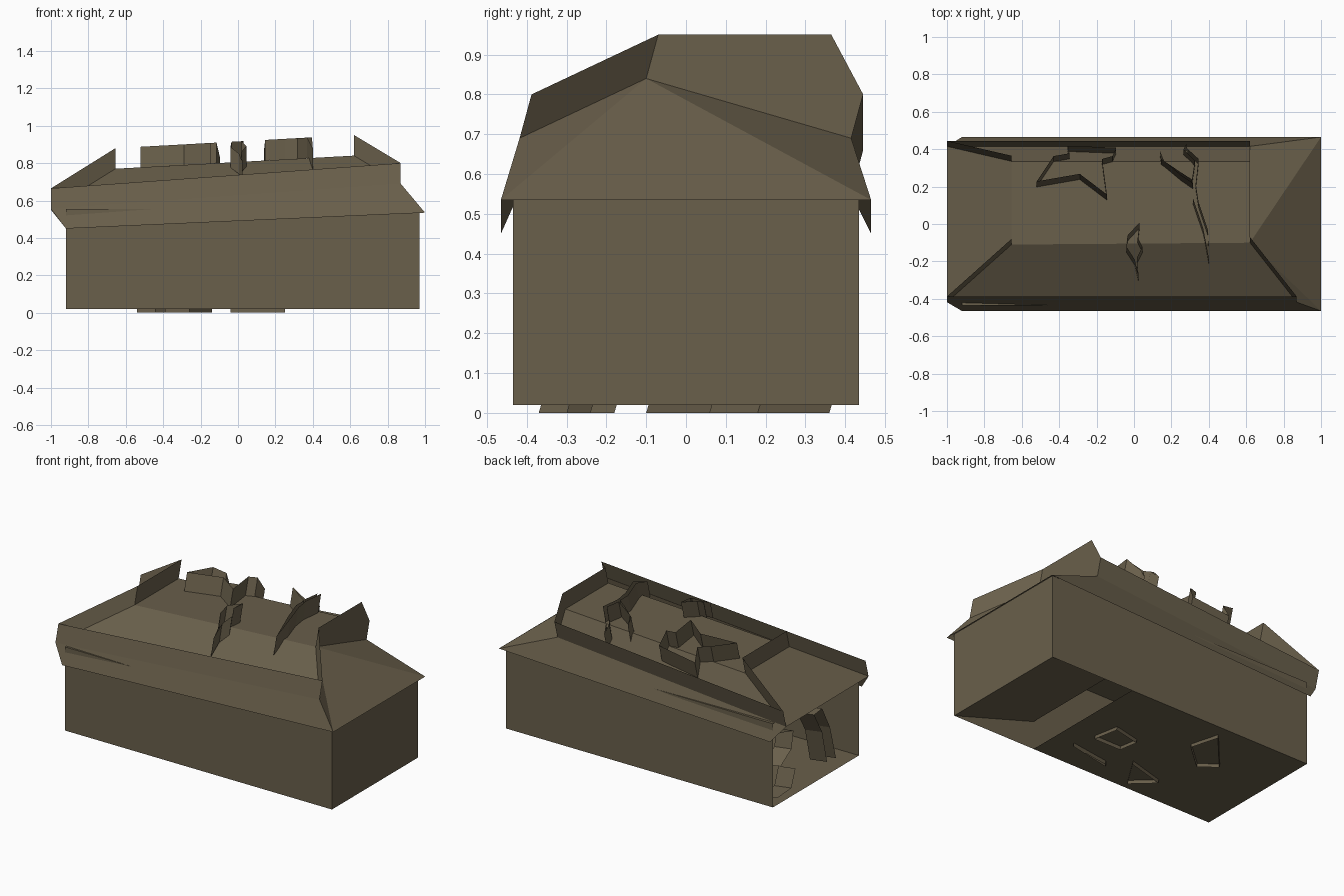
import bpy
from mathutils import Vector

if "Cube" in bpy.data.objects:
    bpy.data.objects.remove(bpy.data.objects["Cube"])

mat = bpy.data.materials.new("weathered brown")
mat.diffuse_color = (0.142, 0.115, 0.070, 1)
mat.use_nodes = True
mat.node_tree.nodes["Principled BSDF"].inputs["Base Color"].default_value = mat.diffuse_color


def make(name, verts, faces):
    me = bpy.data.meshes.new(name)
    me.from_pydata([tuple(v) for v in verts], [], faces)
    me.update()
    me.materials.append(mat)
    ob = bpy.data.objects.new(name, me)
    bpy.context.collection.objects.link(ob)
    return ob


def ribbon(name, pts, offset, closed=True):
    """Thin sheet swept from a line of points along one offset."""
    n = len(pts)
    low = [Vector(p) for p in pts]
    high = [p + Vector(offset) for p in low]
    faces = [(i, (i + 1) % n, n + (i + 1) % n, n + i)
             for i in range(n if closed else n - 1)]
    return make(name, low + high, faces)


LIFT = (0, 0.03, 0.11)

# Body: hollow box, open at the left end, floor stopping short of the right end
x0, x1, w, z0, z1, xf = -0.92, 0.97, 0.435, 0.02, 0.555, 0.38
body = [(x, y, z) for x in (x0, x1) for y in (-w, w) for z in (z0, z1)]
body += [(xf, -w, z0), (xf, w, z0)]
make("body", body, [(0, 4, 5, 1), (3, 7, 6, 2), (4, 6, 7, 5),
                    (1, 5, 7, 3), (0, 2, 9, 8)])

# Ramp inside the right end
make("ramp", [(x1, -w, z0), (x1, w, z0), (xf, w, 0.2), (xf, -w, 0.2)],
     [(0, 1, 2, 3)])

# Roof: eaves, shoulders and a tilted flat top
roof = {
    "efl": (-0.92, -0.465, 0.45), "efr": (1, -0.465, 0.535),
    "ebr": (1, 0.465, 0.535), "ebl": (-0.92, 0.465, 0.45),
    "bfl": (-1, -0.418, 0.555), "bfr": (0.87, -0.418, 0.69),
    "bbr": (0.62, 0.415, 0.69), "bbl": (-1, 0.415, 0.55),
    "pfl": (-0.655, -0.11, 0.77), "pfr": (0.62, -0.1, 0.84),
    "pbr": (0.62, 0.335, 0.84), "pbl": (-0.655, 0.335, 0.77),
}
names = list(roof)
panels = ["efl efr bfr bfl", "bfl bfr pfr pfl", "pfl pfr pbr pbl",
          "pbl pbr bbr bbl", "bbl bbr ebr ebl", "pfl pbl bbl bfl",
          "efr pfr bfr", "efr ebr pfr", "ebr bbr pfr", "pfr bbr pbr"]
make("roof", list(roof.values()),
     [tuple(names.index(k) for k in p.split()) for p in panels])

# Raised band following the roof creases
ribbon("roof_band", [roof[k] for k in
       "bfl pfl pbl bbl bbr pbr pfr bfr".split()], LIFT)


# Jagged crack sheets standing on the roof
def roof_z(x, y):
    z = 0.77 + (x + 0.655) * 0.055
    return z - 0.53 * max(0, -0.1 - y) - 2.0 * max(0, y - 0.335)


def roof_crack(name, outline):
    ribbon(name, [(x, y - 0.012, roof_z(x, y - 0.012)) for x, y in outline], LIFT)


roof_crack("roof_crack_wide", [
    (-0.52, 0.21), (-0.43, 0.345), (-0.345, 0.36), (-0.355, 0.40),
    (-0.095, 0.39), (-0.115, 0.345), (-0.17, 0.33), (-0.145, 0.14), (-0.29, 0.25)])
roof_crack("roof_crack_small", [
    (0.02, -0.02), (-0.035, -0.08), (-0.04, -0.14), (0.005, -0.21),
    (0.025, -0.30), (0.015, -0.2), (0.045, -0.14), (0.02, -0.09), (0.03, -0.01)])
roof_crack("roof_crack_long", [
    (0.28, 0.41), (0.265, 0.38), (0.325, 0.32), (0.31, 0.22), (0.24, 0.265),
    (0.145, 0.33), (0.14, 0.37), (0.16, 0.32), (0.25, 0.245), (0.315, 0.20),
    (0.315, 0.12), (0.37, -0.04), (0.40, -0.20), (0.395, -0.05),
    (0.345, 0.10), (0.33, 0.2), (0.345, 0.33), (0.285, 0.385)])

# Crack sheets crossing the floor
floor_cracks = [
    [(0.21, -0.10), (0.18, 0.06), (0.0, 0.02), (0.02, -0.10)],
    [(0.25, -0.24), (-0.04, -0.30), (-0.02, -0.28)],
    [(-0.14, -0.18), (-0.39, -0.25), (-0.26, -0.37)],
    [(-0.27, 0.18), (-0.32, 0.36), (-0.54, 0.11), (-0.44, 0.03)],
]
for i, pts in enumerate(floor_cracks):
    ribbon("floor_crack_%d" % (i + 1), [(x, y, 0.0) for x, y in pts], (0, 0.03, 0.1))

# Jagged sheets inside the open left end
ribbon("inner_crack_back", [(-0.88, y, z) for y, z in [
    (0.32, 0.44), (0.17, 0.40), (0.19, 0.29), (0.30, 0.22),
    (0.15, 0.15), (0.19, 0.04), (0.33, 0.03)]], (0.1, 0.03, 0), False)
ribbon("inner_crack_front", [(-0.88, y, z) for y, z in [
    (-0.17, 0.07), (-0.12, 0.28), (-0.04, 0.42), (-0.12, 0.43),
    (-0.2, 0.28), (-0.26, 0.06)]], (0.1, 0.03, 0), False)
